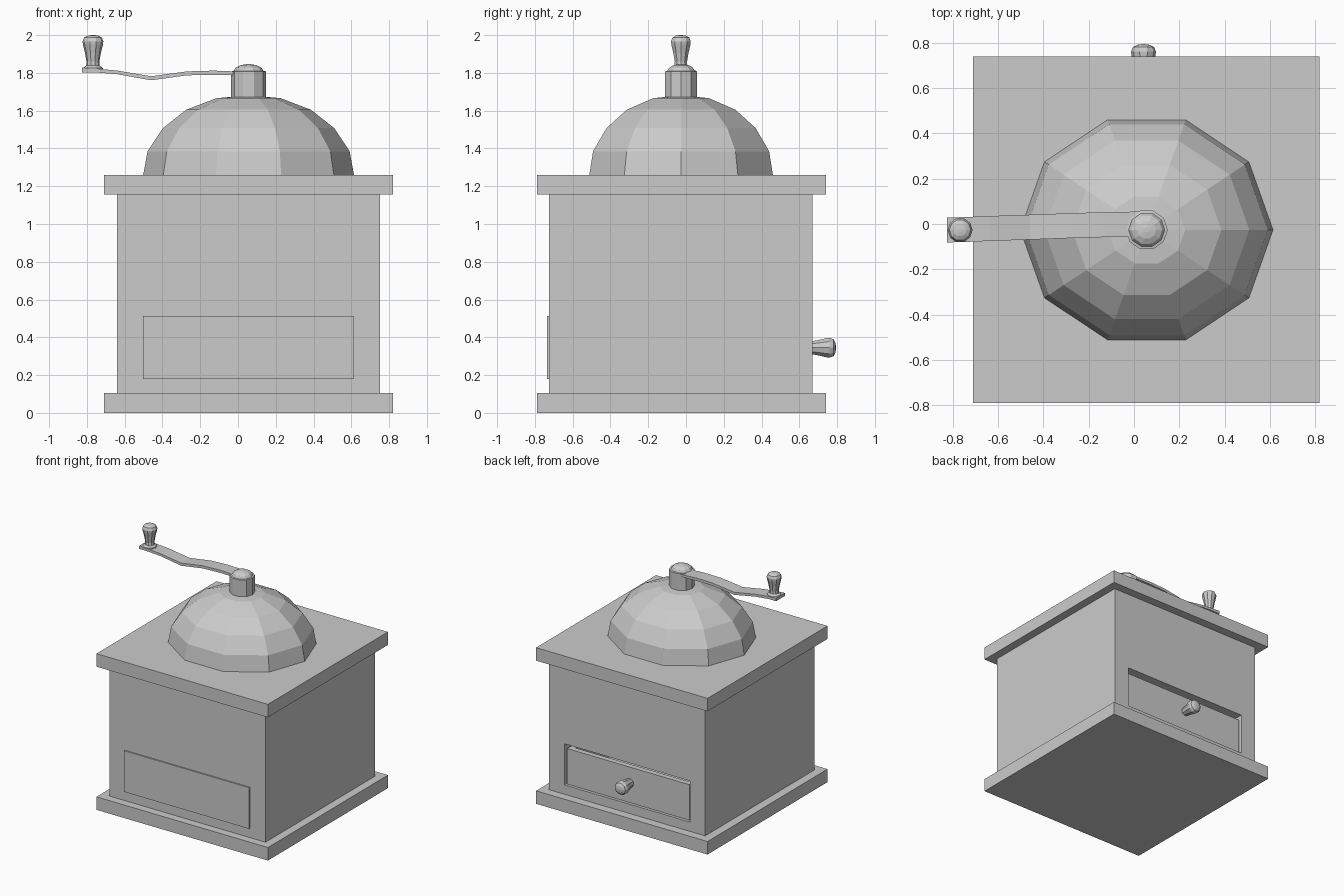
import bpy, bmesh, math
from mathutils import Matrix, Vector

if "Cube" in bpy.data.objects:
    bpy.data.objects.remove(bpy.data.objects["Cube"])

CX, CY = 0.056, -0.026      # centre axis of the grinder
SIDES = 10


def finish(name, bm):
    bmesh.ops.recalc_face_normals(bm, faces=bm.faces)
    me = bpy.data.meshes.new(name)
    bm.to_mesh(me)
    bm.free()
    ob = bpy.data.objects.new(name, me)
    bpy.context.collection.objects.link(ob)
    return ob


def box_bm(x0, x1, y0, y1, z0, z1):
    bm = bmesh.new()
    m = Matrix.Translation(((x0 + x1) / 2, (y0 + y1) / 2, (z0 + z1) / 2))
    m = m @ Matrix.Diagonal((x1 - x0, y1 - y0, z1 - z0, 1))
    bmesh.ops.create_cube(bm, size=1, matrix=m)
    return bm


def lathe(name, profile, matrix, sy=1.0):
    """Ten-sided turned part from (radius, height) points, capped at both ends."""
    bm = bmesh.new()
    rings = []
    for r, h in profile:
        rings.append([bm.verts.new((r * math.cos(2 * math.pi * i / SIDES),
                                    r * sy * math.sin(2 * math.pi * i / SIDES), h))
                      for i in range(SIDES)])
    for a, b in zip(rings, rings[1:]):
        for i in range(SIDES):
            j = (i + 1) % SIDES
            bm.faces.new((a[i], a[j], b[j], b[i]))
    bm.faces.new(rings[0])
    bm.faces.new(rings[-1])
    bm.transform(matrix)
    return finish(name, bm)


# base and top slabs
for name, z0, z1 in (("base_slab", 0, 0.105), ("top_slab", 1.155, 1.26)):
    finish(name, box_bm(-0.71, 0.82, -0.79, 0.74, z0, z1))


# body: box with a drawer cavity running in from the back and just out of the front
def rect(bm, x0, x1, z0, z1, y):
    return [bm.verts.new((x, y, z)) for x, z in ((x0, z0), (x1, z0), (x1, z1), (x0, z1))]


bm = bmesh.new()
front = rect(bm, -0.64, 0.753, 0.1, 1.16, -0.725)
back = rect(bm, -0.64, 0.753, 0.1, 1.16, 0.67)
hole = rect(bm, -0.503, 0.615, 0.18, 0.512, 0.67)
inner = rect(bm, -0.503, 0.615, 0.18, 0.512, -0.715)
for a, b in ((front, back), (back, hole), (hole, inner)):
    for i in range(4):
        j = (i + 1) % 4
        bm.faces.new((a[i], a[j], b[j], b[i]))
bm.faces.new(front)
bm.faces.new(inner)
finish("body", bm)
finish("front_panel", box_bm(-0.503, 0.615, -0.736, -0.72, 0.18, 0.512))

# drawer: open-topped box sitting in the cavity
bm = box_bm(-0.49, 0.602, -0.70, 0.655, 0.185, 0.472)
top = max(bm.faces, key=lambda f: f.calc_center_median().z)
bmesh.ops.inset_region(bm, faces=[top], thickness=0.06)
for v in bmesh.ops.extrude_face_region(bm, geom=[top])["geom"]:
    if isinstance(v, bmesh.types.BMVert):
        v.co.z -= 0.24
if top.is_valid:
    bmesh.ops.delete(bm, geom=[top], context='FACES_ONLY')
finish("drawer", bm)

# dome
dome = [(0.56, 1.255), (0.558, 1.26), (0.535, 1.385), (0.453, 1.508),
        (0.33, 1.605), (0.17, 1.666), (0.05, 1.677)]
lathe("dome", dome, Matrix.Translation((CX, CY, 0)), 0.916)

# crank hub with rounded cap
hub = [(0.093, 1.65), (0.093, 1.808), (0.08, 1.81), (0.068, 1.828),
       (0.042, 1.841), (0.012, 1.846)]
lathe("crank_hub", hub, Matrix.Translation((CX, CY, 0)), 0.96)

# crank arm: bent flat strip (x, y centre, bottom z, top z)
arm = [(-0.825, -0.026, 1.803, 1.828), (-0.76, -0.025, 1.803, 1.824),
       (-0.64, -0.02, 1.793, 1.812), (-0.46, -0.014, 1.761, 1.782),
       (-0.27, -0.007, 1.787, 1.808), (-0.13, -0.003, 1.79, 1.812),
       (0.03, 0.0, 1.787, 1.806)]
bm = bmesh.new()
prev = None
for x, y, z0, z1 in arm:
    ring = [bm.verts.new((x, y + dy, z)) for dy, z in
            ((-0.055, z0), (0.055, z0), (0.055, z1), (-0.055, z1))]
    if prev:
        for i in range(4):
            j = (i + 1) % 4
            bm.faces.new((prev[i], prev[j], ring[j], ring[i]))
    else:
        bm.faces.new(ring)
    prev = ring
bm.faces.new(prev)
finish("crank_arm", bm)

# turned knob used for both the crank and the drawer
knob = [(0.052, 0), (0.052, 0.008), (0.036, 0.02), (0.034, 0.04), (0.042, 0.085),
        (0.053, 0.13), (0.055, 0.148), (0.047, 0.168), (0.028, 0.178), (0.008, 0.181)]
lathe("crank_knob", knob, Matrix.Translation((-0.768, -0.027, 1.819)))
lathe("drawer_knob", knob,
      Matrix.Translation((0.042, 0.613, 0.345)) @ Matrix.Rotation(-math.pi / 2, 4, 'X'))
